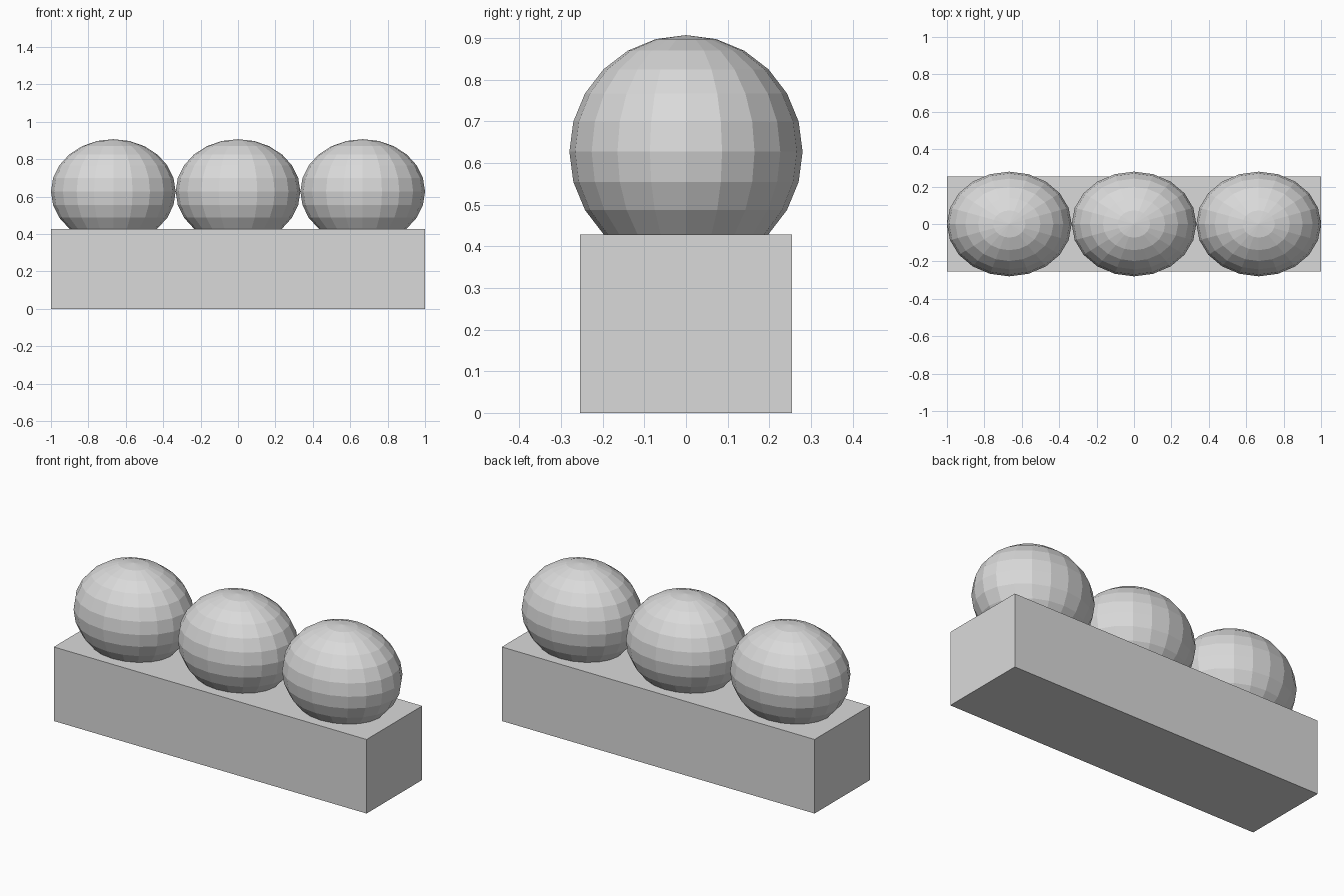
import bpy

# Remove the default cube
default = bpy.data.objects.get("Cube")
if default:
    bpy.data.objects.remove(default, do_unlink=True)

# One plain grey for everything
grey = bpy.data.materials.new("light_grey")
grey.use_nodes = True
colour = (0.7, 0.7, 0.7, 1.0)
grey.diffuse_color = colour
grey.node_tree.nodes["Principled BSDF"].inputs["Base Color"].default_value = colour


def finish(name, scale):
    obj = bpy.context.object
    obj.name = name
    obj.scale = scale
    bpy.ops.object.transform_apply(location=False, rotation=False, scale=True)
    obj.data.materials.append(grey)
    return obj


# Long rectangular base
BASE_HEIGHT = 0.428
bpy.ops.mesh.primitive_cube_add(size=1, location=(0, 0, BASE_HEIGHT / 2))
finish("base_block", (2, 0.508, BASE_HEIGHT))

# Three faceted balls, widened along x and sunk slightly into the base
RADIUS = 0.28
for side, name in ((-1, "right_ball"), (0, "middle_ball"), (1, "left_ball")):
    bpy.ops.mesh.primitive_uv_sphere_add(
        segments=20, ring_count=12, radius=1, location=(side * 2 / 3, 0, 0.627))
    finish(name, (1 / 3, RADIUS, RADIUS))
